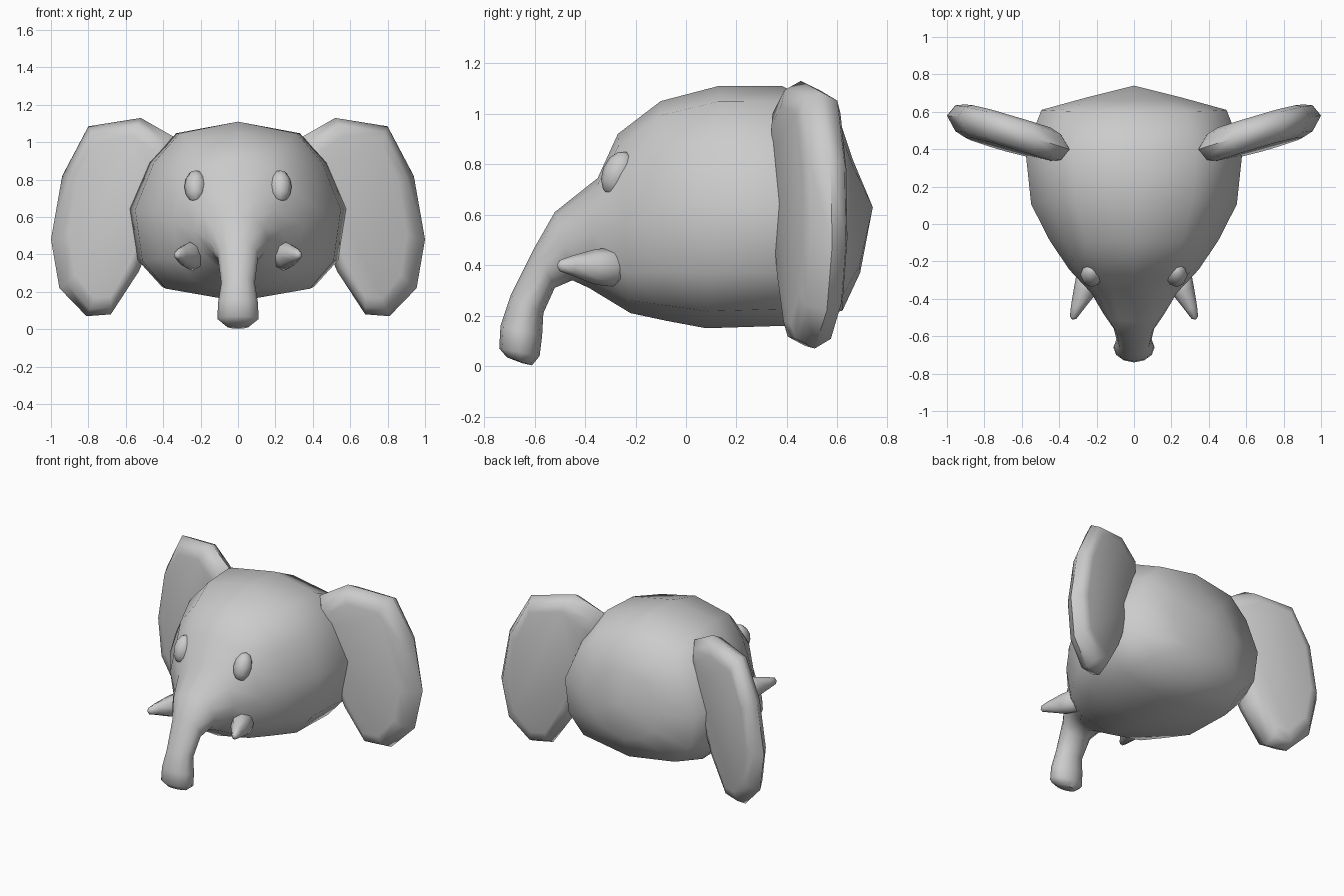
import bpy, bmesh, math
from mathutils import Vector, Matrix

if "Cube" in bpy.data.objects:
    bpy.data.objects.remove(bpy.data.objects["Cube"])


def finish(name, bm, angle=50):
    bmesh.ops.recalc_face_normals(bm, faces=bm.faces)
    me = bpy.data.meshes.new(name)
    bm.to_mesh(me)
    bm.free()
    ob = bpy.data.objects.new(name, me)
    bpy.context.collection.objects.link(ob)
    bpy.ops.object.select_all(action='DESELECT')
    ob.select_set(True)
    bpy.context.view_layer.objects.active = ob
    bpy.ops.object.shade_smooth_by_angle(angle=math.radians(angle))
    return ob


def loft(name, rings, start=None, end=None, angle=60):
    """Skin equal-length rings of points; ends close on a point or a flat cap."""
    bm = bmesh.new()
    vs = [[bm.verts.new(p) for p in r] for r in rings]
    n = len(vs[0])
    for a, b in zip(vs, vs[1:]):
        for i in range(n):
            j = (i + 1) % n
            bm.faces.new((a[i], a[j], b[j], b[i]))
    for ring, tip in ((vs[0], start), (vs[-1], end)):
        if tip is None:
            bm.faces.new(ring)
        else:
            t = bm.verts.new(tip)
            for i in range(n):
                bm.faces.new((ring[i], ring[(i + 1) % n], t))
    return finish(name, bm, angle)


# Half cross-sections, top to bottom: round trunk, squarer skull
ROUND = [(math.sin(i * math.pi / 6), math.cos(i * math.pi / 6)) for i in range(7)]
SKULL = [(0, 1), (.57, .87), (.82, .54), (1, .02), (.93, -.55), (.70, -.86), (0, -1)]


def section(ty, tz, by, bz, w):
    """Tilted section from a top point to a bottom point."""
    top, bot = Vector((0, ty, tz)), Vector((0, by, bz))
    mid, half = (top + bot) / 2, (top - bot) / 2
    prof = (SKULL if w > .4 or ty > .6 else ROUND)[:4] + (SKULL if w > .3 else ROUND)[4:]
    right = [mid + half * v + Vector((w * u, 0, 0)) for u, v in prof]
    left = [Vector((-p.x, p.y, p.z)) for p in right[5:0:-1]]
    return right + left


# Head and trunk: top y, top z, bottom y, bottom z, half width
HEAD = [
    (-.71, .035, -.61, .003, .065), (-.74, .07, -.58, .04, .11),
    (-.735, .16, -.57, .12, .107), (-.695, .28, -.565, .21, .09),
    (-.60, .47, -.52, .31, .108), (-.52, .61, -.45, .34, .16),
    (-.35, .745, -.385, .31, .23), (-.27, .92, -.22, .21, .345),
    (-.10, 1.05, -.08, .18, .45), (.13, 1.11, .08, .15, .55),
    (.38, 1.11, .40, .16, .58), (.60, 1.00, .62, .22, .495),
    (.66, .82, .69, .37, .26),
]
loft("head_and_trunk", [section(*r) for r in HEAD],
     start=(0, -.65, .012), end=(0, .74, .63))

# Ear outline in front view (x, z)
EAR = [(.345, 1.03), (.52, 1.13), (.80, 1.085), (.94, .82), (1.0, .48),
       (.955, .22), (.81, .07), (.68, .08), (.53, .31), (.41, .60), (.34, .90)]
EC = (.68, .61)


def ear_ring(side, sx, sz, off):
    pts = []
    for x, z in EAR:
        px, pz = EC[0] + (x - EC[0]) * sx, EC[1] + (z - EC[1]) * sz
        y = .385 + (px - .34) * .30 + .03 * (pz - .6) + off
        pts.append((side * px, y, pz))
    return pts


# Tusk stations: centre x, y, z, radius
TUSK = [(.225, -.25, .395, .05), (.245, -.29, .392, .078),
        (.265, -.36, .393, .07), (.305, -.45, .398, .04),
        (.325, -.50, .398, .022)]

for side, label in ((-1, "left"), (1, "right")):
    # Ears: slab with a bevelled, tapering rim
    loft(f"{label}_ear", [ear_ring(side, .70, .82, -.088),
                          ear_ring(side, .86, .93, -.07),
                          ear_ring(side, 1, 1, 0),
                          ear_ring(side, .86, .93, .068),
                          ear_ring(side, .70, .82, .088)])
    # Tusks
    across = Vector((.94, side * .34, 0))
    rings = [[Vector((side * x, y, z)) + across * r * .85 * math.cos(math.tau * i / 8)
              + Vector((0, 0, r * math.sin(math.tau * i / 8))) for i in range(8)]
             for x, y, z, r in TUSK]
    loft(f"{label}_tusk", rings, end=(side * .33, -.512, .398))
    # Eyes
    bm = bmesh.new()
    bmesh.ops.create_uvsphere(bm, u_segments=8, v_segments=6, radius=1)
    m = (Matrix.Translation((side * .227, -.27, .763))
         @ Matrix.Rotation(math.radians(-22), 4, 'X')
         @ Matrix.Diagonal((.06, .062, .092, 1)))
    bmesh.ops.transform(bm, matrix=m, verts=bm.verts)
    finish(f"{label}_eye", bm)
